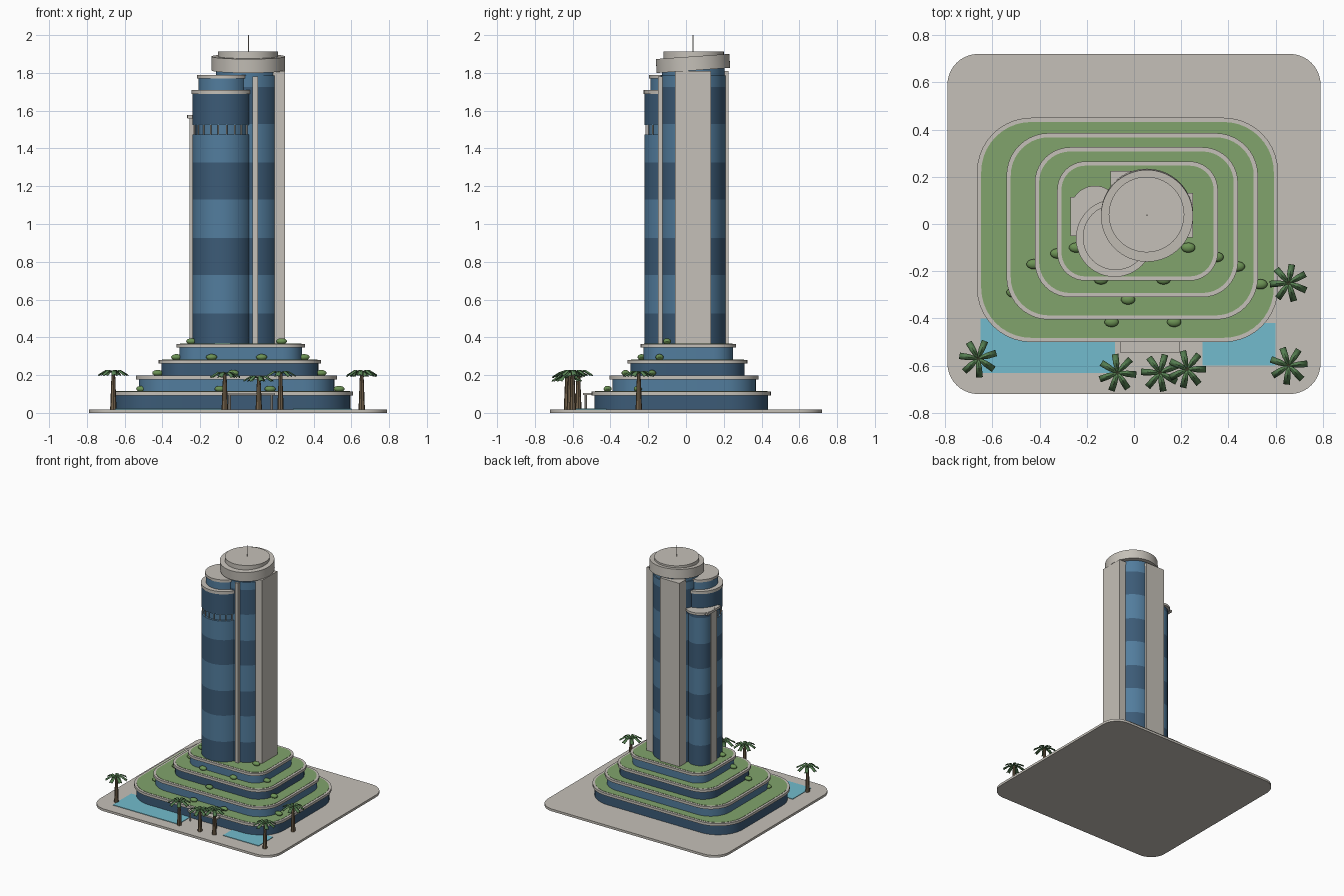
import bpy, bmesh, math
from mathutils import Matrix, Vector

cube = bpy.data.objects.get("Cube")
if cube:
    bpy.data.objects.remove(cube, do_unlink=True)


def material(name, r, g, b):
    m = bpy.data.materials.new(name)
    m.use_nodes = True
    m.diffuse_color = (r, g, b, 1)
    m.node_tree.nodes["Principled BSDF"].inputs["Base Color"].default_value = (r, g, b, 1)
    return m


STONE = material("pale stone", 0.56, 0.53, 0.48)
LIGHT = material("light blue glass", 0.085, 0.205, 0.34)
DARK = material("dark blue glass", 0.045, 0.105, 0.185)
GRASS = material("grass", 0.22, 0.37, 0.15)
WATER = material("pool water", 0.17, 0.50, 0.61)
TRUNK = material("trunk brown", 0.17, 0.12, 0.07)
LEAF = material("palm green", 0.10, 0.23, 0.09)
SHRUB = material("shrub green", 0.15, 0.29, 0.09)


def finish(name, bm, mats):
    bmesh.ops.recalc_face_normals(bm, faces=bm.faces)
    mesh = bpy.data.meshes.new(name)
    bm.to_mesh(mesh)
    bm.free()
    for m in mats:
        mesh.materials.append(m)
    ob = bpy.data.objects.new(name, mesh)
    bpy.context.collection.objects.link(ob)
    bpy.ops.object.select_all(action='DESELECT')
    ob.select_set(True)
    bpy.context.view_layer.objects.active = ob
    bpy.ops.object.shade_smooth_by_angle(angle=math.radians(35))
    return ob


def circle(x, y, r, n=48):
    return [(x + r * math.cos(2 * math.pi * i / n), y + r * math.sin(2 * math.pi * i / n))
            for i in range(n)]


def round_rect(x0, x1, y0, y1, r, n=10):
    pts = []
    corners = [(x1 - r, y1 - r), (x0 + r, y1 - r), (x0 + r, y0 + r), (x1 - r, y0 + r)]
    for k, (cx, cy) in enumerate(corners):
        for i in range(n + 1):
            a = math.pi / 2 * (k + i / n)
            pts.append((cx + r * math.cos(a), cy + r * math.sin(a)))
    return pts


def prism(name, outline, levels, mats, rule=None):
    """Upright solid with a ring at every level; rule(z) picks the material."""
    bm = bmesh.new()
    rings = [[bm.verts.new((x, y, z)) for x, y in outline] for z in levels]
    n = len(outline)
    for low, high in zip(rings, rings[1:]):
        for i in range(n):
            j = (i + 1) % n
            f = bm.faces.new((low[i], low[j], high[j], high[i]))
            if rule:
                f.material_index = rule((low[i].co.z + high[i].co.z) / 2)
    bm.faces.new(rings[0])
    bm.faces.new(rings[-1])
    return finish(name, bm, mats)


def box(name, x0, x1, y0, y1, z0, z1, mat):
    return prism(name, [(x0, y0), (x1, y0), (x1, y1), (x0, y1)], [z0, z1], [mat])


def is_dark(z):
    return int((z - 0.33) % 0.4 < 0.195)


def banded_tower(name, outline, z0, z1):
    cuts = [c + 0.4 * k for k in range(5) for c in (0.33, 0.525)]
    levels = [z0] + [c for c in cuts if z0 + 0.005 < c < z1 - 0.005] + [z1]
    return prism(name, outline, levels, [LIGHT, DARK], is_dark)


# Plaza and pools
prism("plaza", round_rect(-0.79, 0.79, -0.72, 0.72, 0.13), [0, 0.018], [STONE])
box("left_pool", -0.65, -0.08, -0.63, -0.40, 0.015, 0.022, WATER)
box("right_pool", 0.29, 0.60, -0.60, -0.42, 0.015, 0.022, WATER)

# Stepped podium: glass wall, stone rim and planted roof on every tier
tiers = [(-0.665, 0.61, -0.50, 0.45, 0.23, 0.113, DARK),
         (-0.54, 0.525, -0.405, 0.385, 0.18, 0.197, LIGHT),
         (-0.42, 0.44, -0.31, 0.325, 0.15, 0.281, DARK),
         (-0.325, 0.355, -0.24, 0.265, 0.12, 0.365, LIGHT)]
floor = 0.018
for i, (x0, x1, y0, y1, r, top, glass) in enumerate(tiers, 1):
    def ring(d):
        return round_rect(x0 + d, x1 - d, y0 + d, y1 - d, r - d)
    prism(f"podium_wall_{i}", ring(0.015), [floor, top - 0.02], [glass])
    prism(f"podium_rim_{i}", ring(0), [top - 0.02, top], [STONE])
    prism(f"podium_lawn_{i}", ring(0.018), [top - 0.005, top + 0.002], [GRASS])
    floor = top

# Entrance canopy on posts
box("canopy", -0.06, 0.195, -0.545, -0.46, 0.094, 0.106, STONE)
for x in (-0.045, 0.178):
    prism("canopy_post", circle(x, -0.53, 0.007, 10), [0.018, 0.094], [STONE])

# Main round tower with stone service shafts
MX, MY = 0.05, 0.038
banded_tower("main_tower", circle(MX, MY, 0.173), 0.365, 1.785)
prism("main_neck", circle(MX, MY, 0.166), [1.785, 1.83], [LIGHT])
box("side_shaft", 0.16, 0.25, -0.058, 0.132, 0.365, 1.81, STONE)
box("back_shaft", -0.10, 0.07, 0.14, 0.225, 0.365, 1.81, STONE)
box("front_fin", 0.076, 0.105, -0.147, -0.09, 0.365, 1.78, STONE)

# Tilted crown, roof disc and mast
crown = prism("crown", circle(0, 0, 0.195, 64), [-0.037, 0.037], [STONE])
crown.location = (0.055, 0.037, 1.85)
crown.rotation_euler = (math.radians(4), 0, 0)
prism("roof_disc", circle(0.053, 0.04, 0.16, 64), [1.83, 1.912], [STONE])
prism("mast", circle(0.055, 0.037, 0.003, 8), [1.91, 2.0], [STONE])

# Front tower with a recessed colonnade and a set-back top floor
FX, FY = -0.082, -0.06
banded_tower("front_tower", circle(FX, FY, 0.159), 0.365, 1.475)
prism("recess_core", circle(FX, FY, 0.142), [1.475, 1.525], [LIGHT])
for x, y in circle(FX, FY, 0.153, 22):
    prism("recess_column", circle(x, y, 0.004, 6), [1.475, 1.525], [STONE])
banded_tower("front_tower_upper", circle(FX, FY, 0.159), 1.525, 1.69)
prism("front_tower_rim", circle(FX, FY, 0.164), [1.688, 1.71], [STONE])
prism("top_floor", circle(FX + 0.004, FY + 0.004, 0.132), [1.71, 1.77], [LIGHT])
prism("top_floor_roof", circle(FX + 0.004, FY + 0.004, 0.139), [1.77, 1.79], [STONE])

# Lower tower at the rear
banded_tower("rear_tower", circle(-0.165, 0.055, 0.088), 0.365, 1.56)
box("rear_fin", -0.257, -0.22, -0.02, 0.055, 0.365, 1.56, STONE)
prism("rear_roof", circle(-0.165, 0.058, 0.104), [1.56, 1.578], [STONE])
box("rear_roof_ledge", -0.268, -0.13, -0.05, 0.115, 1.558, 1.576, STONE)

# Shrubs along the terrace edges, grouped by tier
shrubs = [[(-0.51, -0.29), (-0.095, -0.415), (0.17, -0.415), (0.535, -0.255)],
          [(-0.425, -0.17), (-0.025, -0.32), (0.44, -0.18)],
          [(-0.325, -0.125), (-0.14, -0.235), (0.125, -0.235), (0.35, -0.14)],
          [(-0.245, -0.10), (0.23, -0.10)]]
for tier, spots in zip(tiers, shrubs):
    for x, y in spots:
        bm = bmesh.new()
        place = Matrix.Translation((x, y, tier[5] + 0.014)) @ Matrix.Diagonal((1.2, 0.85, 0.65, 1))
        bmesh.ops.create_uvsphere(bm, u_segments=14, v_segments=8, radius=0.025, matrix=place)
        finish("shrub", bm, [SHRUB])


def palm(x, y, height, turn):
    bm = bmesh.new()
    bmesh.ops.create_cone(bm, cap_ends=True, segments=8, radius1=0.017, radius2=0.009,
                          depth=height - 0.018,
                          matrix=Matrix.Translation((x, y, (height + 0.018) / 2)))
    finish("palm_trunk", bm, [TRUNK])
    # Fronds rise a little, widen, then droop; the centre line is folded up
    bm = bmesh.new()
    profile = [(0, 0.006, 0), (0.04, 0.013, 0.008), (0.08, 0.014, -0.016)]
    for k in range(7):
        a = turn + k * math.tau / 7
        out, side = Vector((math.cos(a), math.sin(a), 0)), Vector((-math.sin(a), math.cos(a), 0))
        rows = []
        for d, w, h in profile:
            mid = Vector((x, y, height + h)) + out * d
            rows.append([bm.verts.new(mid + side * w * s - Vector((0, 0, 0.006 * abs(s))))
                         for s in (-1, 0, 1)])
        for p, q in zip(rows, rows[1:]):
            for i in range(2):
                bm.faces.new((p[i], p[i + 1], q[i + 1], q[i]))
    for f in bm.faces:
        f.normal_update()
    crown_ob = finish("palm_fronds", bm, [LEAF])
    thick = crown_ob.modifiers.new("thickness", 'SOLIDIFY')
    thick.thickness = 0.003


for i, (x, y, h) in enumerate([(-0.66, -0.57, 0.22), (-0.07, -0.63, 0.21), (0.11, -0.63, 0.19),
                               (0.225, -0.615, 0.215), (0.655, -0.25, 0.215), (0.655, -0.60, 0.22)]):
    palm(x, y, h, 0.3 + i * 0.5)
